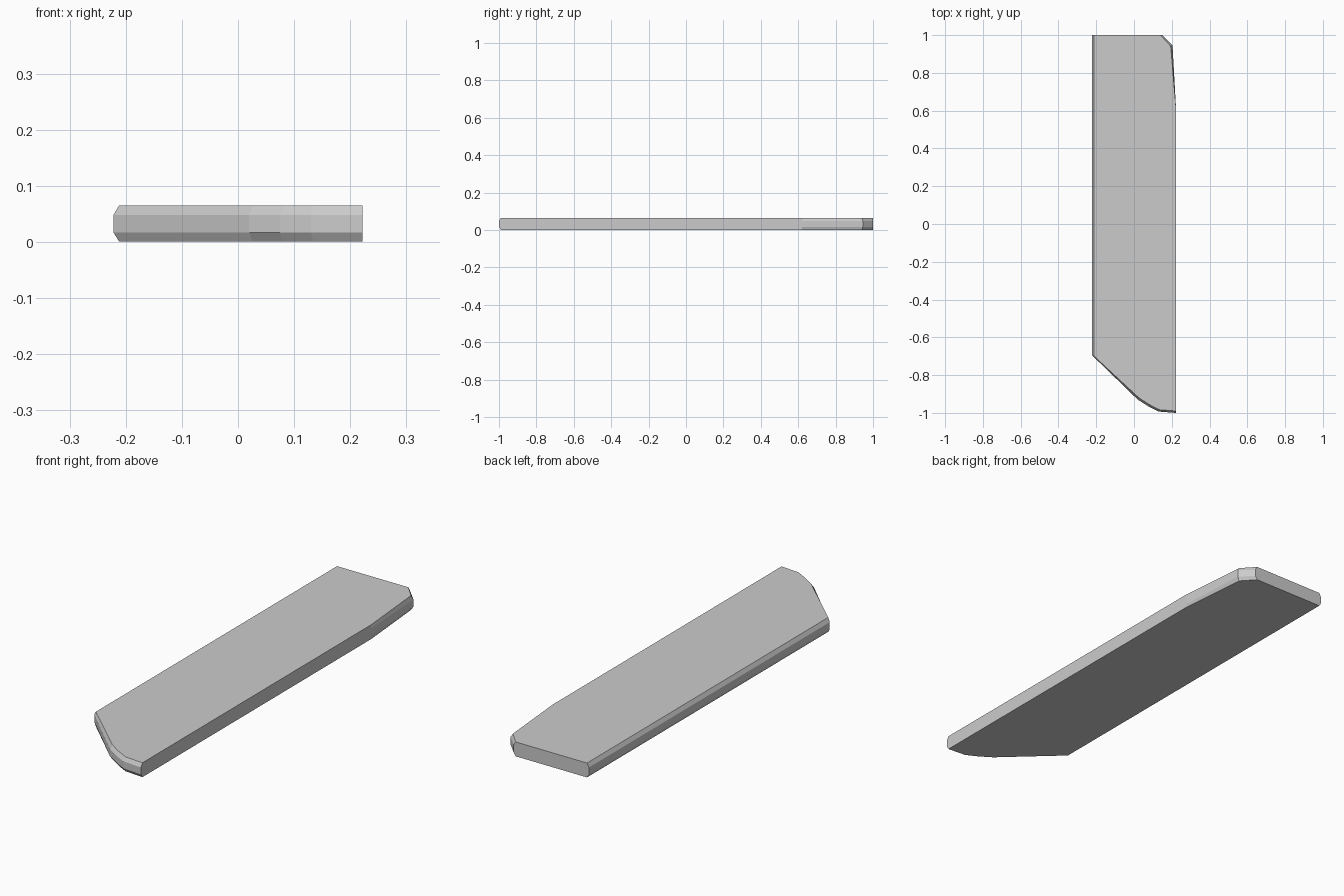
import bpy, bmesh

if "Cube" in bpy.data.objects:
    bpy.data.objects.remove(bpy.data.objects["Cube"])

# Plan outline: x, y, then the inward shift of the top and bottom rims
outline = [
    (-0.222, 1.0, 0.010, 0.0),
    (-0.222, -0.695, 0.010, -0.004),
    (0.020, -0.930, 0.006, 0.010),
    (0.075, -0.965, 0.005, 0.010),
    (0.130, -0.993, 0.004, 0.010),
    (0.222, -1.0, 0.0, 0.010),
    (0.222, 0.620, 0.0, 0.0),
    (0.204, 0.945, -0.010, -0.004),
    (0.150, 1.0, -0.010, 0.0),
]
# Cross-section levels: height and how much of the rim shift applies
levels = [(0.001, 1), (0.017, 0), (0.048, 0), (0.065, 1)]

bm = bmesh.new()
rings = [[bm.verts.new((x + k * dx, y + k * dy, z)) for x, y, dx, dy in outline]
         for z, k in levels]

# Side bands between neighbouring rings
n = len(outline)
for low, high in zip(rings, rings[1:]):
    for i in range(n):
        j = (i + 1) % n
        bm.faces.new((low[i], low[j], high[j], high[i]))

# Flat top and bottom
bm.faces.new(rings[-1])
bm.faces.new(rings[0][::-1])
bmesh.ops.recalc_face_normals(bm, faces=bm.faces)

mesh = bpy.data.meshes.new("plank")
bm.to_mesh(mesh)
bm.free()
plank = bpy.data.objects.new("plank", mesh)
bpy.context.collection.objects.link(plank)
